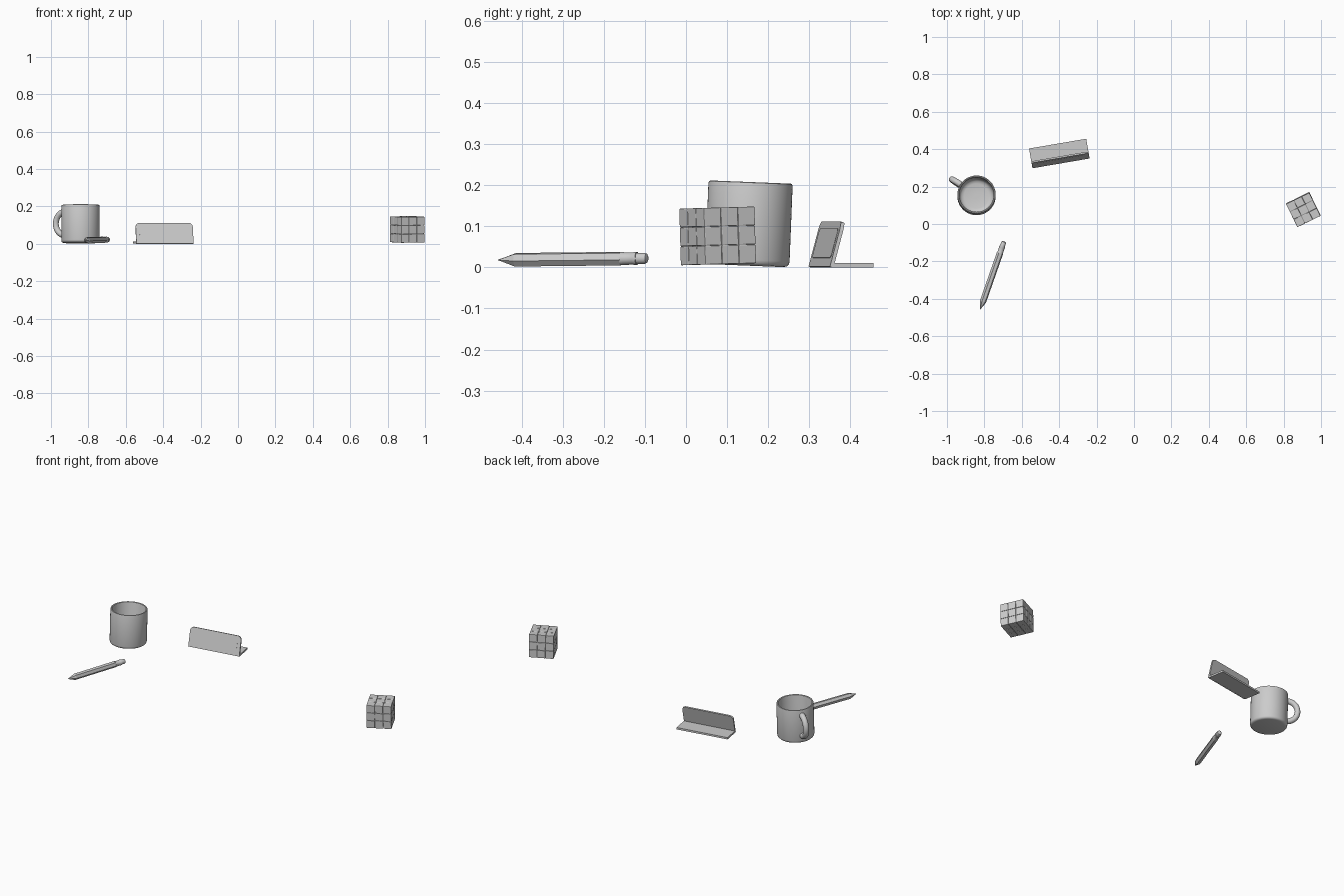
import bpy, bmesh
from math import radians, cos, sin, pi, atan2
from mathutils import Matrix, Vector

if "Cube" in bpy.data.objects:
    bpy.data.objects.remove(bpy.data.objects["Cube"])

T = Matrix.Translation
R = lambda deg, axis: Matrix.Rotation(radians(deg), 4, axis)


def make(name, bm, matrix, smooth=None):
    bmesh.ops.recalc_face_normals(bm, faces=bm.faces)
    me = bpy.data.meshes.new(name)
    bm.to_mesh(me)
    bm.free()
    ob = bpy.data.objects.new(name, me)
    bpy.context.collection.objects.link(ob)
    ob.matrix_world = matrix
    if smooth:
        bpy.ops.object.select_all(action='DESELECT')
        ob.select_set(True)
        bpy.context.view_layer.objects.active = ob
        bpy.ops.object.shade_smooth_by_angle(angle=radians(smooth))
    return ob


def skin(rings, closed_ends=True):
    """Join equal-sized rings of points into a tube."""
    bm = bmesh.new()
    vs = [[bm.verts.new(p) for p in ring] for ring in rings]
    n = len(vs[0])
    for a, b in zip(vs, vs[1:]):
        for i in range(n):
            bm.faces.new((a[i], a[(i + 1) % n], b[(i + 1) % n], b[i]))
    if closed_ends:
        bm.faces.new(vs[0])
        bm.faces.new(vs[-1])
    return bm


def lathe(profile, n):
    """Revolve (radius, height) points around z."""
    return skin([[(r * cos(2 * pi * i / n), r * sin(2 * pi * i / n), z)
                  for i in range(n)] for r, z in profile])


def rounded_plate(x0, x1, z0, z1, y0, y1, r, bottom_round):
    """Upright plate with rounded corners, extruded along y."""
    pts = []
    corners = [(x1 - r, z1 - r, 0), (x0 + r, z1 - r, 90),
               (x0 + r, z0 + r, 180), (x1 - r, z0 + r, 270)]
    for k, (cx, cz, a0) in enumerate(corners):
        if k > 1 and not bottom_round:
            pts.append((x0 if k == 2 else x1, z0))
            continue
        for s in range(7):
            a = radians(a0 + 15 * s)
            pts.append((cx + r * cos(a), cz + r * sin(a)))
    return skin([[(x, y, z) for x, z in pts] for y in (y0, y1)])


# Mug: hollow body with rounded base and rim
mug = T((-0.842, 0.149, 0.0042)) @ R(-2.3, 'X') @ R(147, 'Z')
make("mug_body", lathe([
    (0.088, 0.0), (0.096, 0.002), (0.101, 0.007), (0.1025, 0.014),
    (0.1025, 0.197), (0.101, 0.202), (0.0975, 0.2035), (0.093, 0.201),
    (0.0915, 0.196), (0.0915, 0.04), (0.088, 0.027), (0.080, 0.018),
    (0.066, 0.014), (0.01, 0.014)], 64), mug, 40)

# Mug handle: swept partial ring
rings = []
for k in range(25):
    a = radians(-95 + 190 * k / 24)
    ring = []
    for j in range(16):
        b = 2 * pi * j / 16
        d = 0.0595 + 0.0155 * cos(b)
        ring.append((0.098 + d * cos(a), 0.0165 * sin(b), 0.106 + 1.05 * d * sin(a)))
    rings.append(ring)
make("mug_handle", skin(rings), mug, 50)

# Pencil: hexagonal body, ferrule and eraser, lying on the table
tip, end = Vector((-0.822, -0.457, 0.018)), Vector((-0.695, -0.094, 0.022))
pencil = T(tip) @ (end - tip).to_track_quat('Z', 'Y').to_matrix().to_4x4() @ R(10, 'Z')
make("pencil_body", lathe([(0.001, 0), (0.005, 0.012), (0.0175, 0.0445), (0.0175, 0.318)], 6), pencil)
make("pencil_ferrule", lathe([(0.0162, 0.316), (0.0162, 0.322), (0.0152, 0.325), (0.0152, 0.349),
                              (0.0162, 0.352), (0.0162, 0.358)], 24), pencil, 30)
make("pencil_eraser", lathe([(0.0135, 0.357), (0.0135, 0.377), (0.0115, 0.3825), (0.007, 0.385)],
                            24), pencil, 40)

# Desk plate: flat base, leaning rounded front and thin raised panel
stand = T((-0.543, 0.298, 0)) @ R(9.7, 'Z')
lean = stand @ T((0, 0, 0.002)) @ R(-15, 'X')
L = 0.31
bm = bmesh.new()
bmesh.ops.create_cube(bm, size=1, matrix=T((L / 2, 0.0555, 0.0055)) @ Matrix.Diagonal((L, 0.103, 0.011, 1)))
make("desk_plate_base", bm, stand)
make("desk_plate_front", rounded_plate(0, L, 0, 0.1135, 0, 0.009, 0.022, False), lean)
make("desk_plate_panel", rounded_plate(0.02, L - 0.02, 0.022, 0.096, -0.0008, 0.002, 0.012, True), lean)

# Puzzle cube: small bevelled blocks around a solid core
cube = T((0.905, 0.077, 0.0765)) @ R(1.6, 'X') @ R(26, 'Z')
step = 0.0462
bm = bmesh.new()
for i in (-1, 0, 1):
    for j in (-1, 0, 1):
        for k in (-1, 0, 1):
            if (i, j, k) != (0, 0, 0):
                bmesh.ops.create_cube(bm, size=0.0455, matrix=T((i * step, j * step, k * step)))
blocks = make("puzzle_cube_blocks", bm, cube)
bev = blocks.modifiers.new("edge_bevel", 'BEVEL')
bev.width = 0.002
bev.segments = 2
bm = bmesh.new()
bmesh.ops.create_cube(bm, size=0.13)
make("puzzle_cube_core", bm, cube)
